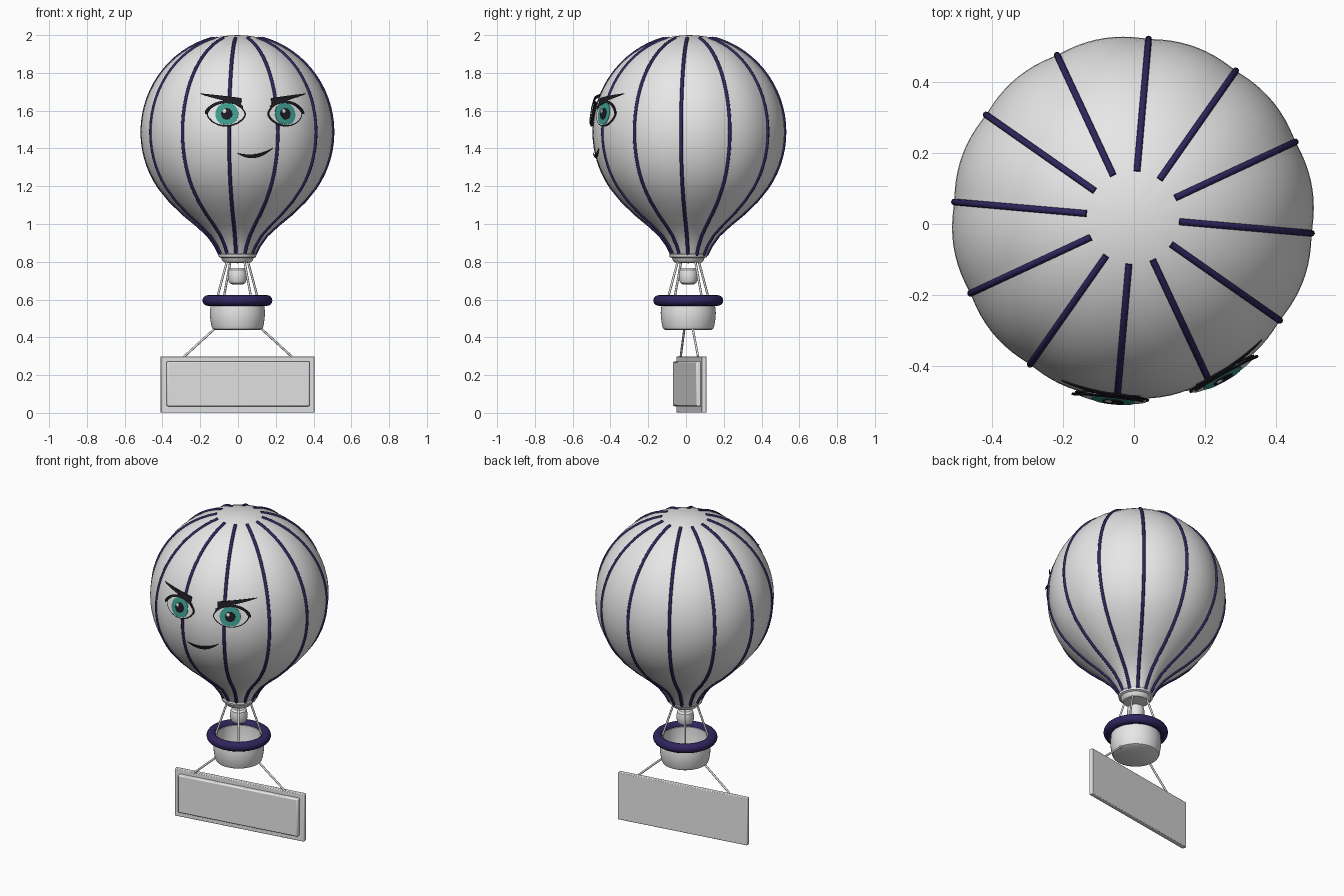
import bpy, bmesh, math
from mathutils import Vector

if "Cube" in bpy.data.objects:
    bpy.data.objects.remove(bpy.data.objects["Cube"])

CX, CY = -0.003, 0.018          # main axis
ZC, R = 1.487, 0.513            # envelope sphere centre and radius
LOBES, RIB0 = 12, math.radians(-5)


def mat(name, col):
    m = bpy.data.materials.new(name)
    m.diffuse_color = (*col, 1)
    m.use_nodes = True
    m.node_tree.nodes["Principled BSDF"].inputs["Base Color"].default_value = m.diffuse_color
    return m


WHITE = mat("white", (0.8, 0.8, 0.8))
NAVY = mat("navy", (0.03, 0.018, 0.11))
TEAL = mat("teal", (0.05, 0.34, 0.28))
BLACK = mat("black", (0.012, 0.011, 0.016))


def finish(ob, material, angle=35):
    ob.data.materials.clear()
    ob.data.materials.append(material)
    bpy.ops.object.select_all(action='DESELECT')
    ob.select_set(True)
    bpy.context.view_layer.objects.active = ob
    bpy.ops.object.shade_smooth_by_angle(angle=math.radians(angle))
    return ob


def from_bmesh(name, bm, material, angle=35):
    bmesh.ops.recalc_face_normals(bm, faces=bm.faces)
    me = bpy.data.meshes.new(name)
    bm.to_mesh(me)
    bm.free()
    ob = bpy.data.objects.new(name, me)
    bpy.context.collection.objects.link(ob)
    return finish(ob, material, angle)


def lathe(name, profile, material, seg=48, closed=False, shape=lambda a, r: r, cy=0.012):
    """Revolve (radius, z) points about the vertical axis."""
    bm = bmesh.new()
    rings = []
    for r, z in profile:
        ring = []
        for i in range(seg):
            a = 2 * math.pi * i / seg
            q = shape(a, r)
            ring.append(bm.verts.new((CX + q * math.cos(a), cy + q * math.sin(a), z)))
        rings.append(ring)
    pairs = list(zip(rings, rings[1:])) + ([(rings[-1], rings[0])] if closed else [])
    for p, q in pairs:
        for i in range(seg):
            j = (i + 1) % seg
            bm.faces.new((p[i], p[j], q[j], q[i]))
    bmesh.ops.remove_doubles(bm, verts=bm.verts, dist=1e-5)
    return from_bmesh(name, bm, material)


def tubes(name, paths, radius, material):
    """Round tubes along point paths."""
    cu = bpy.data.curves.new(name, 'CURVE')
    cu.dimensions = '3D'
    cu.bevel_depth = radius
    cu.bevel_resolution = 2
    cu.use_fill_caps = True
    for path in paths:
        sp = cu.splines.new('POLY')
        sp.points.add(len(path) - 1)
        for p, co in zip(sp.points, path):
            p.co = (*co, 1)
    tmp = bpy.data.objects.new(name + "_path", cu)
    bpy.context.collection.objects.link(tmp)
    bpy.context.view_layer.update()
    me = bpy.data.meshes.new_from_object(tmp.evaluated_get(bpy.context.evaluated_depsgraph_get()))
    bpy.data.objects.remove(tmp)
    ob = bpy.data.objects.new(name, me)
    bpy.context.collection.objects.link(ob)
    return finish(ob, material, 50)


# Envelope: spherical top running into a tapered neck, softly lobed between ribs
profile = [(R * math.cos(math.radians(d)), ZC + R * math.sin(math.radians(d)))
           for d in range(90, -36, -5)]
profile[0] = (0, ZC + R)
profile += [(0.362, 1.122), (0.288, 1.052), (0.215, 0.993), (0.157, 0.94),
            (0.117, 0.885), (0.092, 0.835)]


def lobe(a, r):
    return r * (1 - 0.014 * (1 - abs(math.sin(LOBES / 2 * (a - RIB0)))))


lathe("envelope", profile, WHITE, 120, shape=lobe, cy=CY)

# Ribs along the seams
ribs = []
for k in range(LOBES):
    a = RIB0 + 2 * math.pi * k / LOBES
    ribs.append([(CX + lobe(a, r) * math.cos(a), CY + lobe(a, r) * math.sin(a), z)
                 for r, z in profile if r > 0.13 or z < 1.2])
tubes("ribs", ribs, 0.0095, NAVY)

# Collar, burner, ring and open basket
lathe("collar", [(0, 0.845), (0.096, 0.845), (0.101, 0.838), (0.098, 0.825), (0.086, 0.82),
                 (0.08, 0.805), (0.07, 0.796), (0, 0.792)], WHITE)
lathe("burner", [(0, 0.768), (0.035, 0.767), (0.046, 0.757), (0.05, 0.735), (0.049, 0.705),
                 (0.042, 0.688), (0.03, 0.681), (0, 0.68)], WHITE, 32)
lathe("basket_ring", [(0.157 + 0.028 * math.cos(t * math.pi / 8),
                       0.595 + 0.028 * math.sin(t * math.pi / 8)) for t in range(16)],
      NAVY, 48, closed=True)
lathe("basket", [(0, 0.438), (0.118, 0.438), (0.132, 0.445), (0.138, 0.46), (0.144, 0.5),
                 (0.146, 0.53), (0.142, 0.57), (0.136, 0.6), (0.124, 0.6), (0.122, 0.5),
                 (0.11, 0.465), (0, 0.465)], WHITE)

# Suspension ropes
ropes = []
for k in range(4):
    a = math.radians(34 + 90 * k)
    d = Vector((math.cos(a), math.sin(a), 0))
    base = Vector((CX, 0.012, 0))
    ropes.append([base + d * 0.066 + Vector((0, 0, 0.805)), base + d * 0.142 + Vector((0, 0, 0.57))])
tubes("basket_ropes", ropes, 0.006, WHITE)
tubes("sign_ropes", [[(s * 0.11, 0.013 + s * 0.02, 0.458), (s * 0.285, 0.018 + s * 0.046, 0.298)]
                     for s in (-1, 1)], 0.006, WHITE)


# Hanging sign: backing board and raised panel
def board(name, w, t, h, forward, zmid, bevel):
    yaw = math.radians(9.3)
    bpy.ops.mesh.primitive_cube_add(size=1, location=(
        CX + forward * math.sin(yaw), 0.029 - forward * math.cos(yaw), zmid))
    ob = bpy.context.object
    ob.name = name
    ob.scale = (w, t, h)
    ob.rotation_euler = (0, 0, yaw)
    bpy.ops.object.transform_apply(location=False, rotation=True, scale=True)
    b = ob.modifiers.new("bevel", 'BEVEL')
    b.width, b.segments = bevel, 2
    finish(ob, WHITE)


board("sign_board", 0.824, 0.028, 0.298, 0, 0.15, 0.004)
board("sign_panel", 0.765, 0.034, 0.238, 0.02, 0.154, 0.007)


# Face: thin curved plates laid over the envelope
def plate(name, az, z, off, side, u0, u1, low, high, material, n=24):
    az = math.radians(az)
    lat = math.asin((z - ZC) / R)
    out = Vector((math.sin(az) * math.cos(lat), -math.cos(az) * math.cos(lat), math.sin(lat)))
    east = Vector((math.cos(az), math.sin(az), 0))
    up = east.cross(-out)
    if up.z < 0:
        up = -up
    origin = Vector((CX, CY, ZC))
    bm = bmesh.new()
    rows = []
    for i in range(n + 1):
        u = u0 + (u1 - u0) * (0.5 - 0.5 * math.cos(math.pi * i / n))
        lo, hi = low(u), high(u)
        hi = max(hi, lo + 0.0006)
        row = []
        for depth in (0, 0.004):
            for j in range(4):
                v = lo + (hi - lo) * j / 3
                rad = R + off - depth - 0.7 * (u * u + v * v)
                row.append(bm.verts.new(origin + out * rad + east * (u * side) + up * v))
        rows.append(row[:4] + row[:3:-1])
    for p, q in zip(rows, rows[1:]):
        for j in range(8):
            k = (j + 1) % 8
            bm.faces.new((p[j], p[k], q[k], q[j]))
    bm.faces.new(rows[0])
    bm.faces.new(rows[-1])
    return from_bmesh(name, bm, material)


def almond(u, half, h):
    return h * max(0, 1 - ((u - 0.004) / half) ** 2) ** 0.65


def disc(u, r, u0=0):
    return math.sqrt(max(0, r * r - (u - u0) ** 2))


FACE = 11.5
for side, label in ((-1, "left"), (1, "right")):
    az, z = FACE + side * 17.7, 1.58

    def feature(part, off, u0, u1, low, high, material):
        plate(label + "_" + part, az, z, off, side, u0, u1, low, high, material)

    feature("eye_outline", 0.012, -0.101, 0.109, lambda u: -almond(u, 0.105, 0.066),
            lambda u: almond(u, 0.105, 0.068), BLACK)
    feature("eye_white", 0.015, -0.094, 0.102, lambda u: -almond(u, 0.098, 0.060),
            lambda u: almond(u, 0.098, 0.060), WHITE)
    feature("iris", 0.018, -0.061, 0.061, lambda u: -min(disc(u, 0.061), almond(u, 0.098, 0.056)),
            lambda u: min(disc(u, 0.061), almond(u, 0.098, 0.058)), TEAL)
    feature("pupil", 0.021, -0.03, 0.03, lambda u: -disc(u, 0.03), lambda u: disc(u, 0.03), BLACK)
    g = -0.012 * side * -1 * -1
    feature("glint", 0.024, g - 0.01, g + 0.01, lambda u: 0.014 - disc(u, 0.01, g),
            lambda u: 0.014 + disc(u, 0.01, g), WHITE)
    feature("lash", 0.021, -0.085, 0.118, lambda u: almond(u, 0.104, 0.058),
            lambda u: almond(u, 0.116, 0.066) + 0.006, BLACK)
    feature("brow", 0.021, -0.075, 0.15,
            lambda u: 0.086 + 0.125 * (u + 0.075) - 0.036 * max(0, (0.15 - u) / 0.225) ** 0.7,
            lambda u: 0.086 + 0.125 * (u + 0.075), BLACK)

plate("mouth", 10.5, 1.362, 0.008, 1, -0.098, 0.098,
      lambda u: 0.13 * u + 0.028 * (u / 0.098) ** 2 - 0.011 * (1 - (u / 0.098) ** 2),
      lambda u: 0.13 * u + 0.028 * (u / 0.098) ** 2 + 0.009 * (1 - (u / 0.098) ** 2), BLACK)
